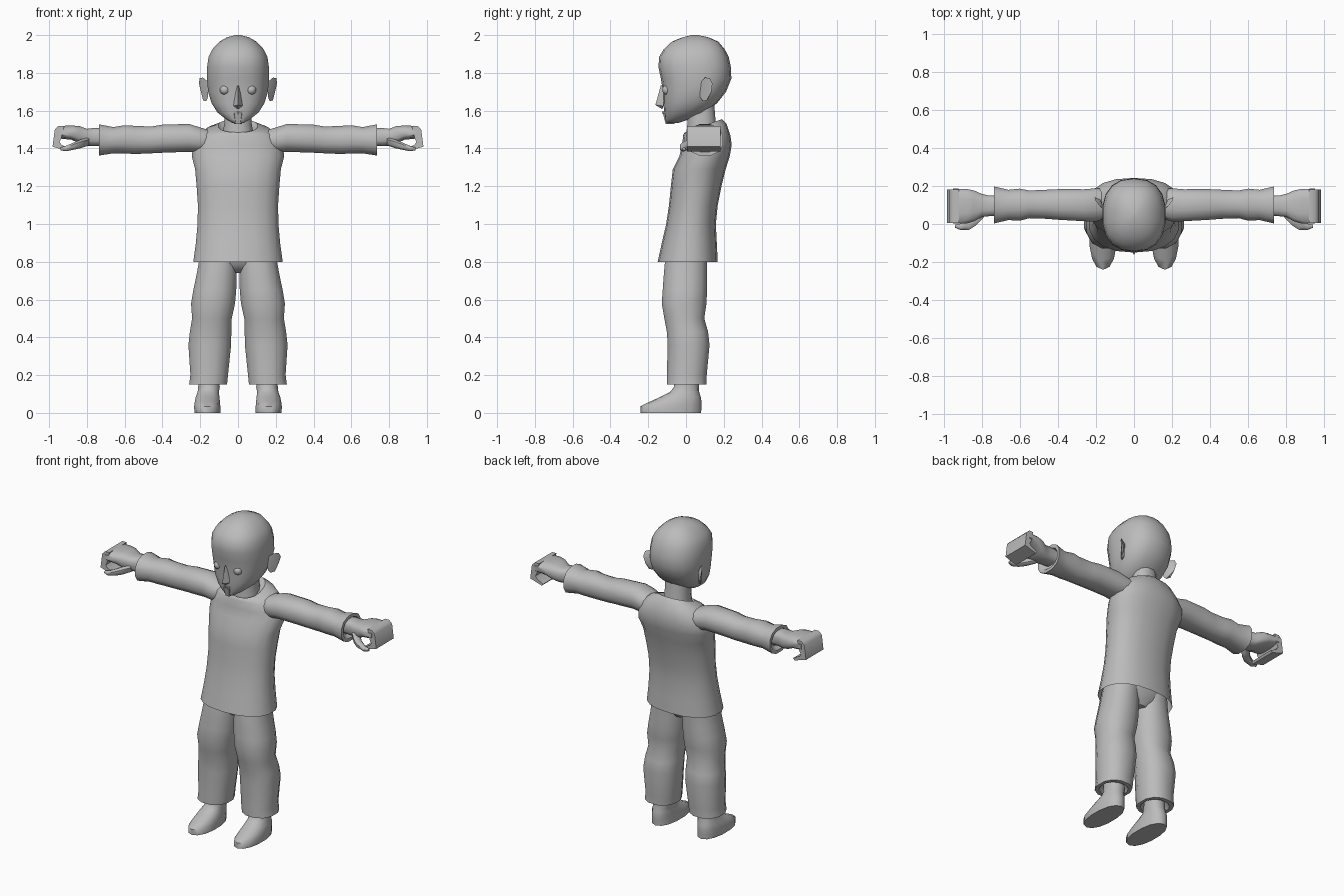
import bpy, bmesh, math
from mathutils import Vector

grey = bpy.data.materials.new("plain grey")
grey.diffuse_color = (0.5, 0.5, 0.5, 1)


def finish(name, bm, mirror=False, angle=50):
    bmesh.ops.recalc_face_normals(bm, faces=bm.faces[:])
    me = bpy.data.meshes.new(name)
    bm.to_mesh(me)
    bm.free()
    me.materials.append(grey)
    me.shade_smooth()
    me.set_sharp_from_angle(angle=math.radians(angle))
    ob = bpy.data.objects.new(name, me)
    bpy.context.collection.objects.link(ob)
    if mirror:
        ob.modifiers.new("mirror", 'MIRROR').use_mirror_merge = False
    return ob


def loft(name, rows, axis='z', sides=14, power=2.3, mirror=False, caps=(True, True), angle=50):
    """Rows: position on axis, low/high of both cross directions, optional tilt."""
    bm = bmesh.new()
    rings = []
    for row in rows:
        t, a0, a1, b0, b1 = row[:5]
        tilt = row[5] if len(row) > 5 else 0
        ring = []
        for i in range(sides):
            w = 2 * math.pi * (i + 0.5) / sides
            c, s = math.cos(w), math.sin(w)
            c = math.copysign(abs(c) ** (2 / power), c)
            s = math.copysign(abs(s) ** (2 / power), s)
            a = (a0 + a1) / 2 + c * (a1 - a0) / 2
            b = (b0 + b1) / 2 + s * (b1 - b0) / 2
            p = (a, b, t + tilt * s) if axis == 'z' else (t, a, b)
            ring.append(bm.verts.new(p))
        rings.append(ring)
    for r, q in zip(rings, rings[1:]):
        for i in range(sides):
            j = (i + 1) % sides
            bm.faces.new((r[i], r[j], q[j], q[i]))
    if caps[0]:
        bm.faces.new(rings[0][::-1])
    if caps[1]:
        bm.faces.new(rings[-1])
    return finish(name, bm, mirror, angle)


def hull(name, points, mirror=False, angle=40):
    bm = bmesh.new()
    for p in points:
        bm.verts.new(p)
    bmesh.ops.convex_hull(bm, input=bm.verts[:])
    return finish(name, bm, mirror, angle)


# Shirt body, open at the hem
loft("shirt", [
    (0.80, -.24, .24, -.15, .168), (0.90, -.226, .226, -.128, .163),
    (1.00, -.217, .217, -.105, .158), (1.10, -.215, .215, -.09, .168),
    (1.20, -.222, .222, -.08, .188), (1.29, -.23, .23, -.07, .21),
    (1.36, -.248, .248, -.035, .232), (1.42, -.24, .24, -.02, .242),
    (1.47, -.21, .21, -.015, .235), (1.505, -.165, .165, -.01, .215, .025),
    (1.52, -.105, .105, -.005, .19, .035), (1.50, -.085, .085, .01, .17, .03)],
    sides=18, caps=(False, True))

# Sleeves with a recessed cuff
loft("sleeve", [
    (.14, .03, .19, 1.39, 1.495), (.20, .01, .19, 1.375, 1.513),
    (.26, .012, .185, 1.38, 1.532), (.40, .02, .185, 1.375, 1.528),
    (.46, .025, .182, 1.372, 1.518), (.55, .028, .178, 1.368, 1.522),
    (.60, .015, .188, 1.372, 1.525), (.66, .018, .182, 1.372, 1.515),
    (.735, .0, .2, 1.36, 1.53), (.735, .02, .18, 1.38, 1.51),
    (.71, .04, .16, 1.40, 1.50)], axis='x', sides=12, mirror=True)

# Hands: palm, curled fingers, thumb
loft("palm", [
    (.70, .045, .15, 1.415, 1.505), (.76, .04, .15, 1.412, 1.51),
    (.80, .035, .16, 1.412, 1.505), (.84, .012, .178, 1.425, 1.52),
    (.88, .0, .186, 1.445, 1.522), (.95, .0, .188, 1.452, 1.52)],
    axis='x', sides=12, power=3, mirror=True)

bm = bmesh.new()
curl = [(.92, 1.52), (.95, 1.52), (.97, 1.50), (.982, 1.41), (.95, 1.40),
        (.90, 1.385), (.89, 1.397), (.935, 1.42), (.945, 1.435), (.935, 1.455)]
face = bm.faces.new([bm.verts.new((x, .004, z)) for x, z in curl])
ext = bmesh.ops.extrude_face_region(bm, geom=[face])
bmesh.ops.translate(bm, vec=(0, .178, 0),
                    verts=[g for g in ext['geom'] if isinstance(g, bmesh.types.BMVert)])
finish("fingers", bm, True)

loft("thumb", [
    (.79, .03, .09, 1.415, 1.46), (.83, -.01, .06, 1.40, 1.45),
    (.865, -.032, .025, 1.393, 1.435), (.91, -.033, .003, 1.384, 1.415),
    (.94, -.02, -.002, 1.39, 1.405)], axis='x', sides=8, mirror=True)

# Trousers: hips and legs with recessed hems
loft("hips", [
    (.74, -.05, .05, -.05, .08), (.78, -.15, .15, -.09, .105),
    (.84, -.205, .205, -.11, .125), (.96, -.20, .20, -.09, .13)], sides=16)
loft("trouser_leg", [
    (.19, .10, .21, -.06, .07), (.15, .075, .24, -.08, .085),
    (.15, .055, .262, -.105, .112), (.20, .05, .255, -.105, .113),
    (.36, .033, .266, -.10, .128), (.43, .032, .258, -.105, .12),
    (.50, .03, .246, -.118, .10), (.58, .012, .252, -.132, .112),
    (.65, .006, .24, -.127, .115), (.72, .004, .225, -.122, .115),
    (.80, .004, .21, -.115, .115), (.88, .004, .20, -.10, .12)],
    sides=12, mirror=True)

# Feet
loft("foot", [
    (.0, .092, .232, -.24, .08), (.035, .092, .234, -.24, .082),
    (.06, .094, .230, -.19, .082), (.085, .097, .225, -.135, .078),
    (.11, .10, .215, -.085, .07), (.135, .095, .212, -.065, .068),
    (.20, .10, .21, -.06, .068)], sides=14, power=2.2, mirror=True)

# Neck and head
loft("neck", [(1.47, -.085, .085, .0, .17), (1.53, -.075, .075, .005, .16),
              (1.66, -.075, .075, .0, .15)], sides=12)
loft("head", [
    (1.535, -.03, .03, -.105, -.04), (1.555, -.065, .065, -.11, .02),
    (1.59, -.11, .11, -.115, .10), (1.64, -.142, .142, -.12, .165),
    (1.70, -.16, .16, -.122, .212), (1.77, -.167, .167, -.133, .24),
    (1.83, -.166, .166, -.146, .238), (1.885, -.158, .158, -.142, .226),
    (1.925, -.138, .138, -.118, .205), (1.965, -.10, .10, -.075, .172),
    (1.988, -.06, .06, -.02, .12), (2.0, -.015, .015, .03, .065)],
    sides=18, power=2.4)

# Face: nose, mouth and chin, eyes, ears
hull("nose", [(0, -.133, 1.735), (-.012, -.11, 1.73), (.012, -.11, 1.73),
              (0, -.162, 1.63), (-.024, -.12, 1.625), (.024, -.12, 1.625),
              (0, -.125, 1.608)])
hull("lips", [(-.045, -.10, 1.592), (.045, -.10, 1.592), (0, -.128, 1.597),
              (0, -.122, 1.58), (0, -.09, 1.58)])
hull("chin", [(s * x, y, z) for s in (-1, 1) for x, y, z in
              ((.02, -.122, 1.585), (.012, -.108, 1.53), (.025, -.09, 1.585), (.02, -.06, 1.53))])

bm = bmesh.new()
bmesh.ops.create_uvsphere(bm, u_segments=12, v_segments=8, radius=.026)
bmesh.ops.translate(bm, verts=bm.verts[:], vec=Vector((.07, -.1, 1.71)))
finish("eye", bm, True)

hull("ear", [(.155, .075, 1.75), (.16, .075, 1.67), (.168, .09, 1.65), (.185, .11, 1.655),
             (.195, .135, 1.70), (.207, .14, 1.745), (.203, .125, 1.773), (.185, .10, 1.775),
             (.17, .115, 1.66), (.178, .13, 1.74)], True)
